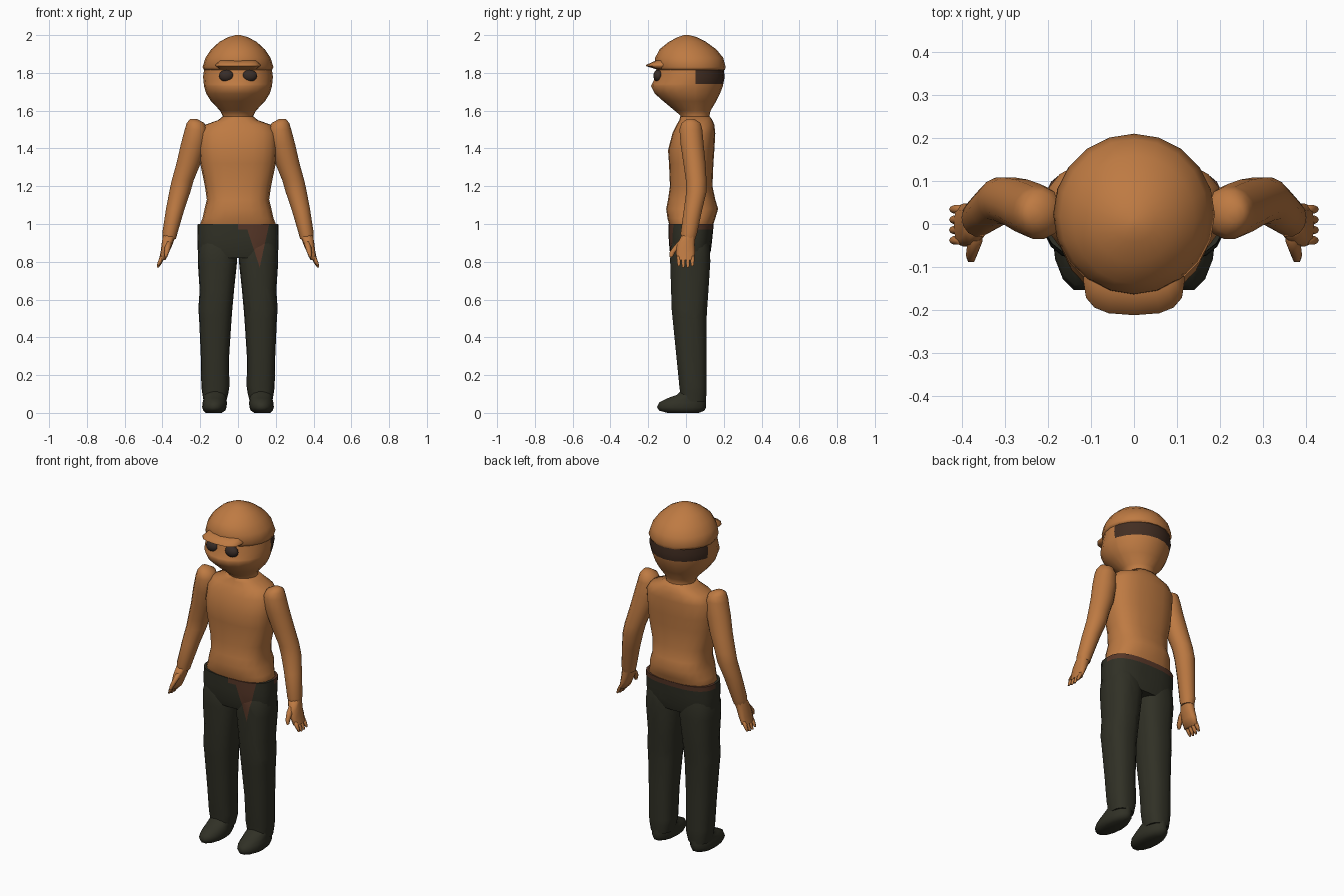
import bpy, bmesh, math
from mathutils import Vector


def material(name, rgb):
    m = bpy.data.materials.new(name)
    m.diffuse_color = (*rgb, 1)
    return m


SKIN = material("skin", (0.515, 0.195, 0.055))
CLOTH = material("dark_cloth", (0.030, 0.030, 0.019))
BROWN = material("brown_patch", (0.095, 0.038, 0.021))
HAIR = material("hair", (0.055, 0.027, 0.016))
EYE = material("eye", (0.040, 0.026, 0.021))


def loft(name, rings, mats, side=1, segs=18, power=2.0):
    """Skin stacked rings (z, centre x, half width, front y, back y)."""
    bm = bmesh.new()
    loops = []
    for z, cx, hw, yf, yb in rings:
        loop = []
        for i in range(segs):
            a = math.tau * i / segs
            c, s = math.cos(a), math.sin(a)
            x = math.copysign(abs(c) ** (2 / power), c) * hw + cx
            y = math.copysign(abs(s) ** (2 / power), s) * (yb - yf) / 2 + (yf + yb) / 2
            loop.append(bm.verts.new((x * side, y, z)))
        loops.append(loop)
    for lo, hi in zip(loops, loops[1:]):
        for i in range(segs):
            j = (i + 1) % segs
            bm.faces.new((lo[i], lo[j], hi[j], hi[i]))
    bm.faces.new(loops[0])
    bm.faces.new(loops[-1])
    bmesh.ops.recalc_face_normals(bm, faces=bm.faces)
    mesh = bpy.data.meshes.new(name)
    bm.to_mesh(mesh)
    bm.free()
    for m in mats:
        mesh.materials.append(m)
    obj = bpy.data.objects.new(name, mesh)
    bpy.context.collection.objects.link(obj)
    return obj


def paint(obj, planes, rule):
    """Cut along planes (point, normal), then recolour faces passing the rule."""
    bm = bmesh.new()
    bm.from_mesh(obj.data)
    for co, no in planes:
        bmesh.ops.bisect_plane(bm, geom=bm.verts[:] + bm.edges[:] + bm.faces[:],
                               plane_co=Vector(co), plane_no=Vector(no), dist=1e-5)
    for f in bm.faces:
        f.material_index = int(rule(f.calc_center_median()))
    bm.to_mesh(obj.data)
    bm.free()


# head and neck, with hair around the back
head = loft("head", [
    (1.50, 0, .09, -.03, .135), (1.575, 0, .082, -.03, .125), (1.60, 0, .095, -.06, .13),
    (1.65, 0, .143, -.12, .16), (1.69, 0, .168, -.165, .18), (1.73, 0, .18, -.185, .195),
    (1.78, 0, .185, -.162, .205), (1.85, 0, .175, -.15, .195)], [SKIN, HAIR], segs=20)
paint(head, [((0, 0, 1.74), (0, 0, 1)), ((0, .05, 1.78), (0, 1, 0))],
      lambda c: c.z > 1.74 and c.y > .05)

# cap dome and brim
loft("cap", [
    (1.815, 0, .18, -.155, .205), (1.83, 0, .188, -.165, .21), (1.88, 0, .172, -.163, .197),
    (1.925, 0, .142, -.14, .16), (1.965, 0, .098, -.09, .105), (1.99, 0, .05, -.042, .055),
    (2.0, 0, .012, -.01, .015)], [SKIN], segs=20)
loft("cap_brim", [
    (1.82, 0, .10, -.16, -.05), (1.836, 0, .118, -.212, -.05), (1.843, 0, .118, -.21, -.05),
    (1.865, 0, .10, -.16, -.05)], [SKIN], segs=16, power=2.8)

# torso
loft("torso", [
    (.97, 0, .185, -.08, .135), (1.0, 0, .20, -.09, .145), (1.03, 0, .188, -.098, .155),
    (1.08, 0, .177, -.105, .17), (1.13, 0, .165, -.095, .155), (1.2, 0, .175, -.085, .14),
    (1.32, 0, .20, -.09, .145), (1.39, 0, .205, -.095, .15), (1.48, 0, .205, -.072, .155),
    (1.525, 0, .175, -.05, .15), (1.55, 0, .105, -.035, .14), (1.57, 0, .08, -.03, .125)],
    [SKIN], segs=20, power=2.5)

# brown waistband and tapering front patch, cut into the trousers
A, B, C = (.04, 1.0), (.115, .77), (.165, 1.0)
N1 = (A[1] - B[1], 0, B[0] - A[0])
N2 = (B[1] - C[1], 0, C[0] - B[0])
CUTS = [((A[0], 0, A[1]), N1), ((C[0], 0, C[1]), N2),
        ((0, 0, .972), (0, 0, 1)), ((0, .03, 0), (0, 1, 0)), ((0, 0, 0), (1, 0, 0))]


def in_patch(c):
    if c.z > .972 and (c.y > .03 or 0 < c.x < .16):
        return True
    right = (c.x - A[0]) * N1[0] + (c.z - A[1]) * N1[2] > 0
    left = (c.x - C[0]) * N2[0] + (c.z - C[1]) * N2[2] > 0
    return c.y < .03 and right and left


hips = loft("trouser_hips", [
    (.82, 0, .205, -.075, .12), (.86, 0, .213, -.087, .132), (.93, 0, .215, -.092, .14),
    (1.0, 0, .213, -.093, .147)], [CLOTH, BROWN], segs=24, power=2.7)
paint(hips, CUTS, in_patch)

for side, label in ((-1, "right"), (1, "left")):
    # trouser leg
    leg = loft("trouser_leg_" + label, [
        (.06, .122, .06, -.03, .105), (.11, .12, .07, -.032, .11), (.14, .12, .074, -.036, .11),
        (.30, .122, .075, -.052, .11), (.50, .12, .086, -.072, .11), (.55, .12, .09, -.077, .113),
        (.65, .112, .091, -.08, .12), (.80, .109, .104, -.085, .13), (.87, .108, .103, -.084, .128),
        (.92, .108, .09, -.07, .12)], [CLOTH, BROWN], side, power=2.5)
    paint(leg, CUTS, in_patch)

    # shoe
    loft("shoe_" + label, [
        (0, .128, .042, -.10, .07), (.012, .126, .058, -.145, .10), (.03, .125, .065, -.157, .11),
        (.055, .123, .064, -.145, .11), (.078, .122, .06, -.10, .108), (.095, .122, .062, -.05, .106),
        (.12, .12, .06, -.025, .10)], [CLOTH], side, segs=14)

    # arm
    loft("arm_" + label, [
        (.92, .363, .034, -.025, .05), (.95, .361, .040, -.03, .06), (1.08, .332, .049, -.012, .088),
        (1.17, .308, .056, 0, .11), (1.23, .293, .058, -.002, .11), (1.32, .262, .064, -.015, .105),
        (1.42, .235, .068, -.03, .095), (1.50, .222, .06, -.036, .088), (1.535, .225, .046, -.025, .078),
        (1.555, .235, .02, .005, .045)], [SKIN], side, segs=14)

    # palm, thumb and fingers
    loft("palm_" + label, [
        (.81, .401, .018, -.05, .045), (.85, .388, .022, -.055, .05), (.89, .376, .029, -.05, .048),
        (.94, .363, .034, -.025, .05)], [SKIN], side, segs=10, power=2.4)
    loft("thumb_" + label, [
        (.825, .382, .007, -.09, -.07), (.85, .378, .013, -.09, -.055), (.885, .37, .017, -.065, -.02),
        (.91, .366, .015, -.04, .0)], [SKIN], side, segs=6)
    for k in range(4):
        y = -.038 + k * .024
        tip = .768 + .006 * abs(k - 1.5)
        loft(f"finger_{label}_{k + 1}", [
            (tip, .424, .006, y - .007, y + .007), (tip + .02, .415, .011, y - .011, y + .011),
            (.83, .397, .014, y - .012, y + .012)], [SKIN], side, segs=6)

    # eye
    bpy.ops.mesh.primitive_uv_sphere_add(segments=14, ring_count=8, radius=1,
                                         location=(.062 * side, -.147, 1.785))
    eye = bpy.context.object
    eye.name = "eye_" + label
    eye.scale = (.04, .026, .032)
    eye.data.materials.append(EYE)

# smooth shading, keeping the hard rims
bpy.ops.object.select_all(action='SELECT')
bpy.context.view_layer.objects.active = head
bpy.ops.object.shade_smooth_by_angle(angle=math.radians(70))
